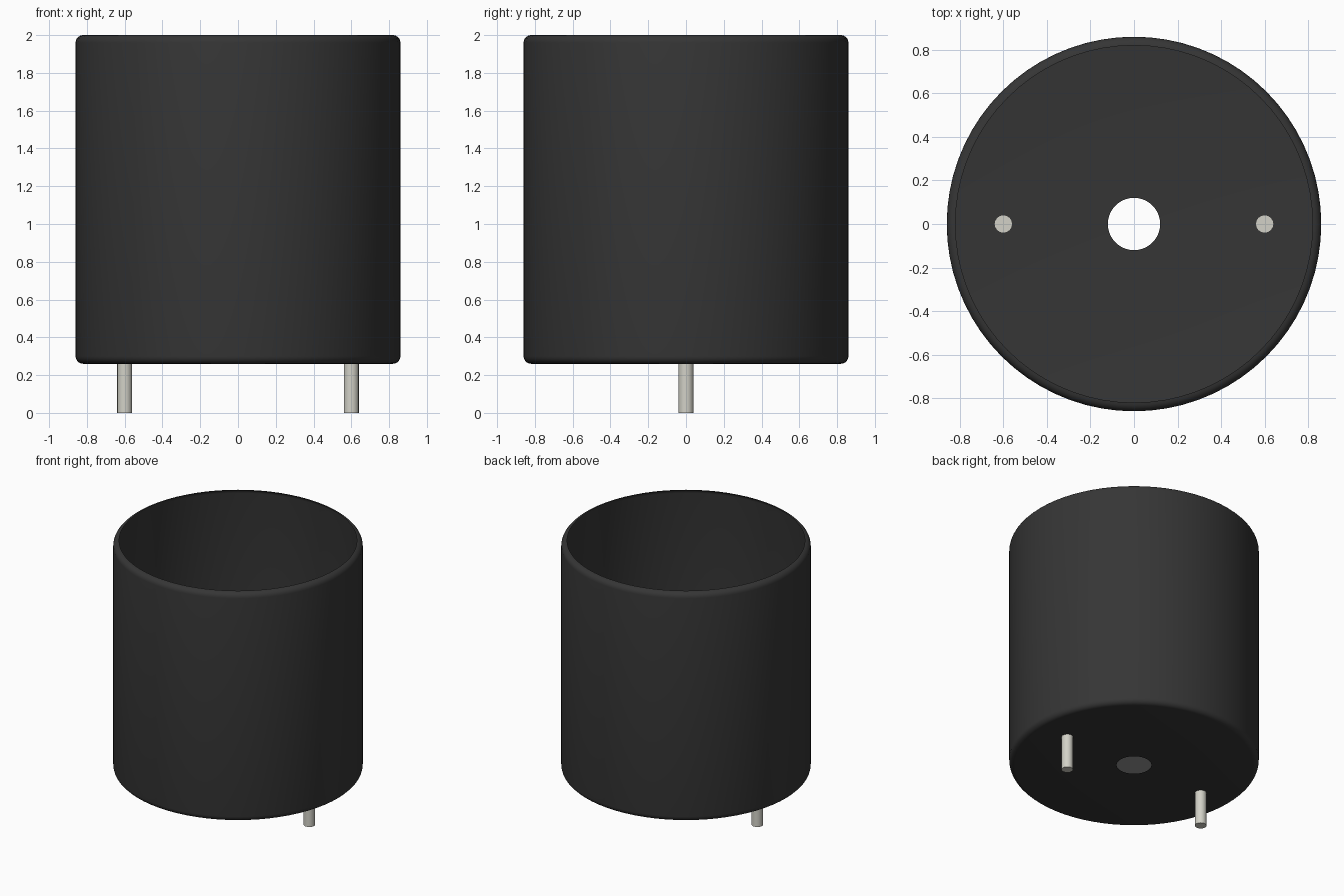
import bpy, bmesh, math

cube = bpy.data.objects.get("Cube")
if cube:
    bpy.data.objects.remove(cube, do_unlink=True)

RADIUS, TOP, BASE, FILLET = 0.86, 2.0, 0.26, 0.04
HOLE, PIN_RADIUS, PIN_X = 0.12, 0.04, 0.6


def material(name, color):
    mat = bpy.data.materials.new(name)
    mat.use_nodes = True
    mat.diffuse_color = (*color, 1)
    bsdf = next(n for n in mat.node_tree.nodes if n.type == 'BSDF_PRINCIPLED')
    bsdf.inputs["Base Color"].default_value = (*color, 1)
    return mat


def lathe(name, profile, segments, mat, x=0):
    """Revolve (radius, height) points about the vertical axis."""
    bm = bmesh.new()
    verts = [bm.verts.new((r, 0, z)) for r, z in profile]
    edges = [bm.edges.new(pair) for pair in zip(verts, verts[1:])]
    bmesh.ops.spin(bm, geom=verts + edges, cent=(0, 0, 0), axis=(0, 0, 1),
                   angle=math.tau, steps=segments, use_duplicate=False)
    bmesh.ops.remove_doubles(bm, verts=bm.verts, dist=0.0001)
    bmesh.ops.recalc_face_normals(bm, faces=bm.faces)
    # Keep the outer wall facing away from the axis
    side = max(bm.faces, key=lambda f: f.calc_area())
    center = side.calc_center_median()
    if side.normal.x * center.x + side.normal.y * center.y < 0:
        bmesh.ops.reverse_faces(bm, faces=bm.faces)
    mesh = bpy.data.meshes.new(name)
    bm.to_mesh(mesh)
    bm.free()
    mesh.materials.append(mat)
    obj = bpy.data.objects.new(name, mesh)
    obj.location.x = x
    bpy.context.collection.objects.link(obj)
    bpy.ops.object.select_all(action='DESELECT')
    obj.select_set(True)
    bpy.context.view_layer.objects.active = obj
    bpy.ops.object.shade_smooth_by_angle(angle=math.radians(35))
    return obj


def fillet(center_z, start):
    """Quarter-round points running outward and up from the start angle."""
    steps = 5
    return [(RADIUS - FILLET + FILLET * math.cos(a), center_z + FILLET * math.sin(a))
            for a in (start + math.pi / 2 * i / steps for i in range(steps + 1))]


black = material("black plastic", (0.036, 0.036, 0.036))
metal = material("pin metal", (0.645, 0.638, 0.571))

# Thin open-topped housing: floor with a round hole, rounded foot, wall, rounded rim
housing = [(HOLE, BASE)]
housing += fillet(BASE + FILLET, -math.pi / 2)
housing += fillet(TOP - FILLET, 0)
lathe("housing", housing, 72, black)

# Two straight contact pins that just pierce the floor
pin = [(0, 0), (PIN_RADIUS, 0), (PIN_RADIUS, BASE + 0.006), (0, BASE + 0.006)]
for name, x in (("right_pin", -PIN_X), ("left_pin", PIN_X)):
    lathe(name, pin, 16, metal, x)
